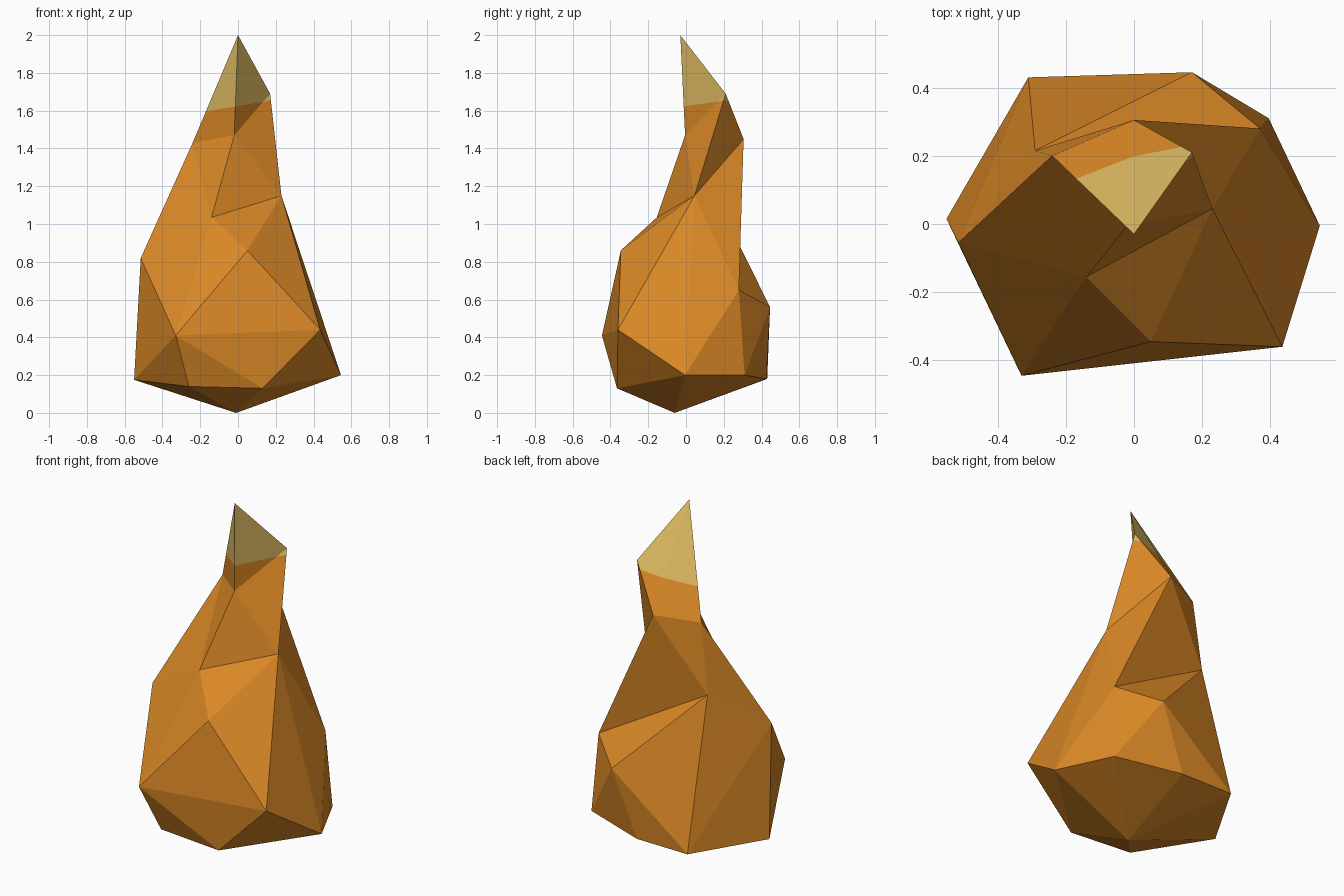
import bpy, bmesh
from mathutils import Vector

if "Cube" in bpy.data.objects:
    bpy.data.objects.remove(bpy.data.objects["Cube"])

# Irregular cross-section rings, top to bottom; points are lettered in order
RINGS = {
    "t": [(0, -.03, 2)],
    "abcd": [(-.02, -.005, 1.47), (.17, .21, 1.69), (0, .305, 1.45), (-.24, .2, 1.43)],
    "efghi": [(-.14, -.155, 1.035), (.23, .045, 1.15), (.37, .28, .65),
              (-.29, .215, 1.025), (-.515, -.055, .82)],
    "jklmnopq": [(-.33, -.445, .41), (.05, -.345, .86), (.435, -.36, .44), (.545, -.005, .2),
                 (.395, .31, .2), (.17, .445, .56), (-.31, .43, .18), (-.55, .015, .175)],
    "rsu": [(-.26, -.34, .14), (.13, -.365, .13), (.02, .425, .18)],
    "v": [(-.01, -.06, 0)],
}


def material(name, rgb):
    m = bpy.data.materials.new(name)
    m.diffuse_color = (*rgb, 1)
    m.use_nodes = True
    m.node_tree.nodes["Principled BSDF"].inputs["Base Color"].default_value = m.diffuse_color
    return m


bm = bmesh.new()
V = {k: bm.verts.new(p) for names, pts in RINGS.items() for k, p in zip(names, pts)}


def stitch(upper, lower, steps):
    """Zigzag triangles between two rings: u / l advances the upper / lower ring."""
    i = j = 0
    for s in steps:
        tri = {upper[i], lower[j]}
        if s == "u":
            i += 1
        else:
            j += 1
        tri |= {upper[i], lower[j]}
        if len(tri) == 3:          # rings may share points
            bm.faces.new([V[k] for k in sorted(tri)])


stitch("t", "abcda", "llll")                        # stem tip
stitch("abcda", "efghie", "luullullu")              # neck
stitch("efghie", "jklmnopqj", "lullullulullu")      # belly
stitch("jl", "k", "u")                              # front bulge
stitch("jlmnopqj", "rsmnupqr", "lulululuullulu")    # lower rim
stitch("v", "rsmnupqr", "lllllll")                  # base

# Pale tip: cut along a slightly tilted plane, then colour what lies above it
co, no = Vector((0, 0, 1.625)), Vector((-.17, 0, 1)).normalized()
bmesh.ops.bisect_plane(bm, geom=bm.verts[:] + bm.edges[:] + bm.faces[:],
                       plane_co=co, plane_no=no, dist=1e-5)
bmesh.ops.recalc_face_normals(bm, faces=bm.faces[:])
for f in bm.faces:
    f.material_index = int((f.calc_center_median() - co).dot(no) > 0)

mesh = bpy.data.meshes.new("gourd")
bm.to_mesh(mesh)
bm.free()
mesh.materials.append(material("orange skin", (.70, .246, .019)))
mesh.materials.append(material("pale yellow tip", (.72, .49, .12)))
bpy.context.collection.objects.link(bpy.data.objects.new("gourd", mesh))
